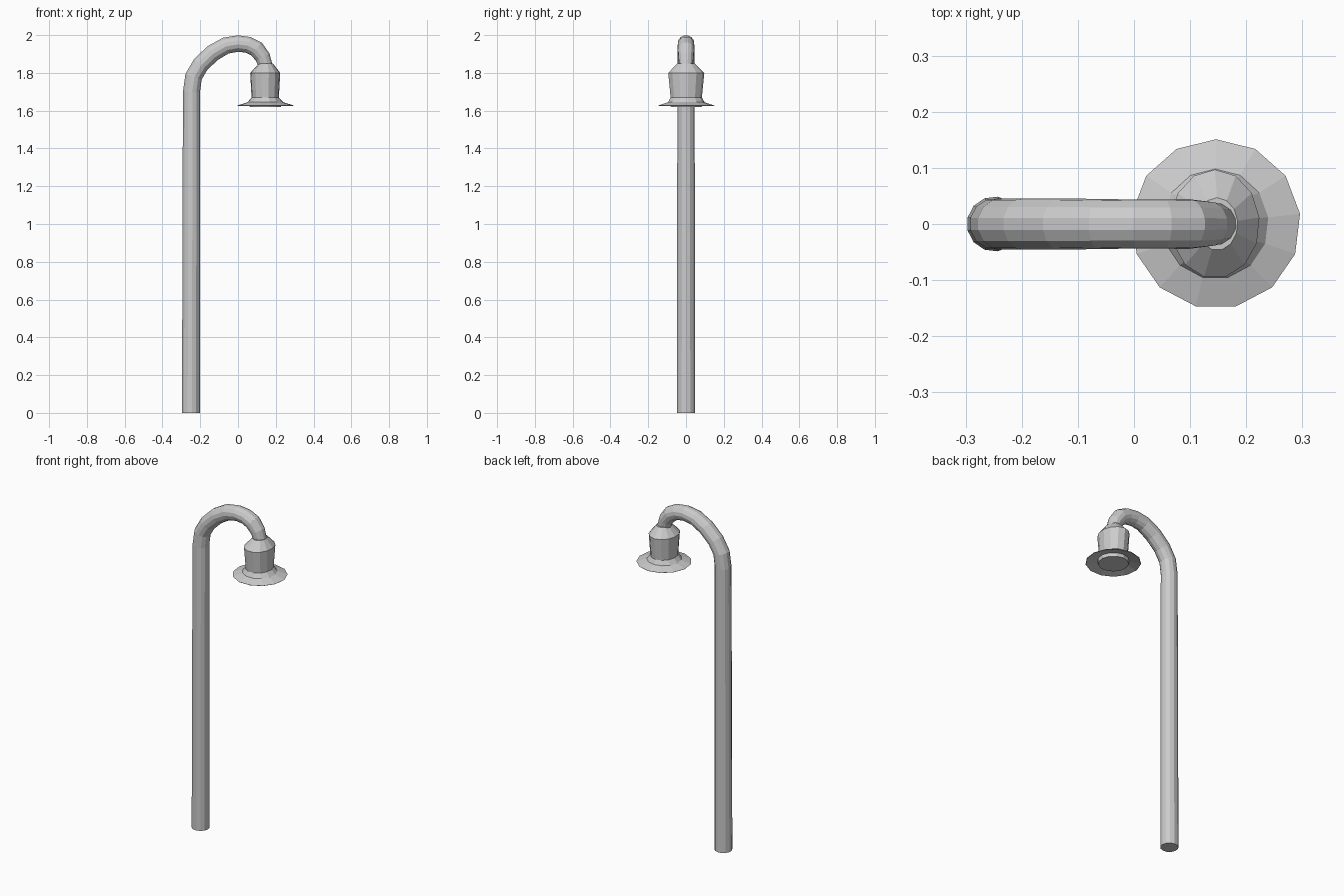
import bpy, bmesh
from math import sin, cos, pi
from mathutils import Vector

if "Cube" in bpy.data.objects:
    bpy.data.objects.remove(bpy.data.objects["Cube"])


def loft(name, rings):
    """Skin a list of equal-length point rings and cap both ends."""
    bm = bmesh.new()
    vr = [[bm.verts.new(p) for p in ring] for ring in rings]
    n = len(vr[0])
    for a, b in zip(vr, vr[1:]):
        for i in range(n):
            j = (i + 1) % n
            bm.faces.new((a[i], a[j], b[j], b[i]))
    bm.faces.new(vr[0])
    bm.faces.new(vr[-1])
    bmesh.ops.recalc_face_normals(bm, faces=bm.faces)
    me = bpy.data.meshes.new(name)
    bm.to_mesh(me)
    bm.free()
    ob = bpy.data.objects.new(name, me)
    bpy.context.collection.objects.link(ob)
    return ob


# Curved post: (x, z, radius) along the centre line
path = [(-0.249, 0, .049), (-0.247, 1.70, .046), (-0.236, 1.78, .046),
        (-0.198, 1.845, .046), (-0.135, 1.905, .046), (-0.065, 1.945, .045),
        (0, 1.956, .044), (0.055, 1.949, .044), (0.098, 1.927, .045),
        (0.131, 1.885, .041), (0.148, 1.835, .037)]
SIDES = 13
pts = [Vector((x, 0, z)) for x, z, r in path]
rings = []
for k, (x, z, r) in enumerate(path):
    t = (pts[min(k + 1, len(pts) - 1)] - pts[max(k - 1, 0)]).normalized()
    if k == 0:
        t = Vector((0, 0, 1))
    side = Vector((0, 1, 0))
    out = side.cross(t)
    rings.append([pts[k] + r * (cos(2 * pi * i / SIDES) * out
                                + sin(2 * pi * i / SIDES) * side)
                  for i in range(SIDES)])
loft("curved_post", rings)

# Lamp head: (centre x, z, x radius, y radius), cap down to brim and underside
profile = [(0.148, 1.850, .037, .047), (0.144, 1.800, .080, .097),
           (0.144, 1.670, .073, .084), (0.145, 1.645, .095, .098),
           (0.146, 1.627, .151, .151), (0.146, 1.625, .149, .149),
           (0.145, 1.640, .086, .086), (0.145, 1.620, .083, .083)]
loft("lamp_head", [[(cx + rx * cos(pi / 2 + 2 * pi * i / 13),
                     ry * sin(pi / 2 + 2 * pi * i / 13), z)
                    for i in range(13)] for cx, z, rx, ry in profile])
